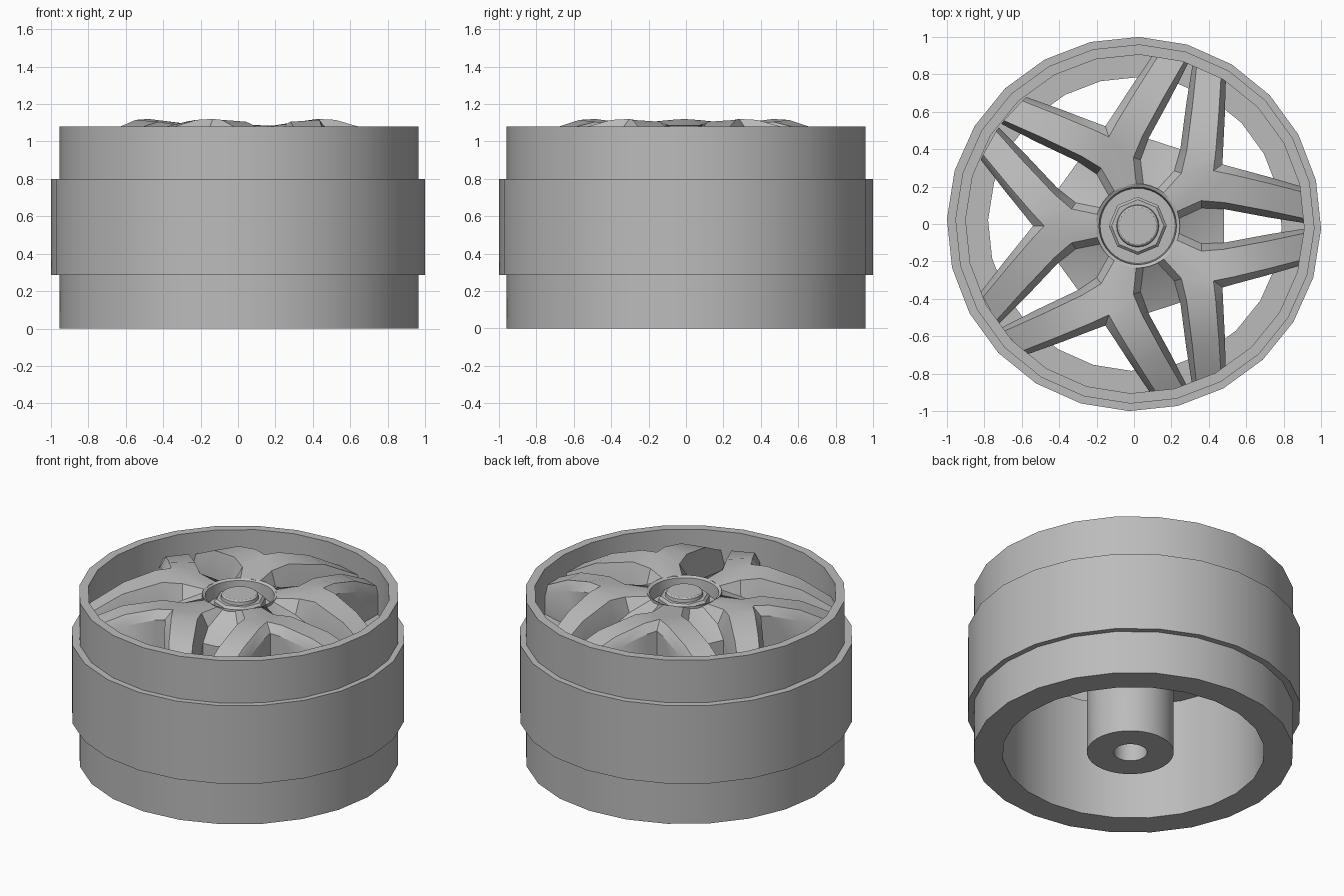
import bpy, bmesh
from math import cos, sin, radians, pi
from mathutils import Matrix, Vector

if "Cube" in bpy.data.objects:
    bpy.data.objects.remove(bpy.data.objects["Cube"], do_unlink=True)

grey = bpy.data.materials.new("plain grey")
grey.use_nodes = True
colour = (0.5, 0.5, 0.5, 1)
grey.diffuse_color = colour
grey.node_tree.nodes["Principled BSDF"].inputs["Base Color"].default_value = colour

CENTRE = Vector((0.02, -0.01, 0))   # the spokes and hub sit slightly off the rim centre


def finish(bm, name, location=(0, 0, 0), angle=30):
    bmesh.ops.remove_doubles(bm, verts=bm.verts, dist=0.0005)
    bmesh.ops.recalc_face_normals(bm, faces=bm.faces)
    mesh = bpy.data.meshes.new(name)
    bm.to_mesh(mesh)
    bm.free()
    mesh.materials.append(grey)
    obj = bpy.data.objects.new(name, mesh)
    obj.location = location
    bpy.context.collection.objects.link(obj)
    bpy.ops.object.select_all(action='DESELECT')
    obj.select_set(True)
    bpy.context.view_layer.objects.active = obj
    bpy.ops.object.shade_smooth_by_angle(angle=radians(angle))
    return obj


def lathe(name, profile, sides, closed=True, phase=0, location=(0, 0, 0)):
    """Turn a (radius, height) profile around z."""
    bm = bmesh.new()
    rings = []
    for r, z in profile:
        if r == 0:
            rings.append([bm.verts.new((0, 0, z))] * sides)
        else:
            angles = [2 * pi * i / sides + radians(phase) for i in range(sides)]
            rings.append([bm.verts.new((r * cos(a), r * sin(a), z)) for a in angles])
    pairs = list(zip(rings, rings[1:]))
    if closed:
        pairs.append((rings[-1], rings[0]))
    for low, high in pairs:
        for i in range(sides):
            j = (i + 1) % sides
            quad = list(dict.fromkeys([low[i], low[j], high[j], high[i]]))
            bm.faces.new(quad)
    return finish(bm, name, location)


# Rim: tube with an inner ledge, and the raised outer band
lathe("rim_tube", [(0.785, 0), (0.96, 0), (0.96, 1.08), (0.905, 1.08),
                   (0.905, 0.78), (0.785, 0.78)], 24, phase=-1.5, location=(0.005, 0, 0))
lathe("rim_band", [(0.95, 0.285), (1, 0.285), (1, 0.8), (0.95, 0.8)], 24, phase=-1.5)

# Hub: axle sleeve with blind hole, recess lip, nut and round cap
lathe("axle_sleeve", [(0, 0.7), (0.1, 0.7), (0.1, 0), (0.26, 0), (0.26, 0.9),
                      (0.23, 0.99), (0, 0.99)], 32, closed=False, location=CENTRE)
lathe("recess_lip", [(0.225, 1.085), (0.207, 1.075), (0.2, 0.98), (0.225, 0.98)],
      40, location=CENTRE)
lathe("hub_nut", [(0, 0.98), (0.155, 0.98), (0.155, 1.045), (0.14, 1.06), (0, 1.06)],
      8, closed=False, location=CENTRE)
lathe("hub_cap", [(0, 1.05), (0.115, 1.05), (0.11, 1.08), (0.1, 1.087), (0, 1.087)],
      24, closed=False, location=CENTRE)

# Star: half of one sector as lengthwise lines, from the hub out to the rim
def on_hub(deg, z):
    return (0.22 * cos(radians(deg)), 0.22 * sin(radians(deg)), z)


def on_fold(r, z):
    return (r * cos(radians(36)), r * sin(radians(36)), z)


valley = [on_hub(0, 1.07), (0.34, 0, 0.99), (0.46, 0, 0.94)]
inner_foot = [on_hub(10, 1.075), (0.34, 0.095, 1.0), (0.46, 0.09, 0.95),
              (0.7, 0.045, 0.92), (0.91, 0.012, 0.84)]
inner_edge = [on_hub(20, 1.08), (0.34, 0.135, 1.09), (0.46, 0.125, 1.105),
              (0.7, 0.08, 1.05), (0.91, 0.035, 0.94)]
outer_edge = [on_hub(36, 1.085), on_fold(0.5, 1.12), (0.5, 0.275, 1.115),
              (0.69, 0.23, 1.06), (0.892, 0.178, 0.95)]
outer_foot = [None, on_fold(0.56, 1.07), (0.51, 0.313, 1.06),
              (0.695, 0.263, 1.0), (0.887, 0.207, 0.89)]

bm = bmesh.new()
lines = [valley, inner_foot, inner_edge, outer_edge, outer_foot]
for a, b in zip(lines, lines[1:]):
    for i in range(min(len(a), len(b)) - 1):
        corners = [a[i], a[i + 1], b[i + 1], b[i]]
        if None not in corners:
            bm.faces.new([bm.verts.new(c) for c in corners])
half = bm.faces[:]

# Mirror the half sector, then repeat it five times
copy = bmesh.ops.duplicate(bm, geom=half)["geom"]
for v in copy:
    if isinstance(v, bmesh.types.BMVert):
        v.co.y = -v.co.y
bmesh.ops.reverse_faces(bm, faces=[f for f in copy if isinstance(f, bmesh.types.BMFace)])
sector = bm.verts[:] + bm.edges[:] + bm.faces[:]
bmesh.ops.spin(bm, geom=sector, cent=(0, 0, 0), axis=(0, 0, 1), angle=2 * pi * 4 / 5,
               steps=4, use_duplicate=True)
bmesh.ops.remove_doubles(bm, verts=bm.verts, dist=0.001)

# Thicken the star down to a flat underside
bottom = bmesh.ops.extrude_face_region(bm, geom=bm.faces[:], use_keep_orig=True)["geom"]
for v in bottom:
    if isinstance(v, bmesh.types.BMVert):
        v.co.z = 0.78
finish(bm, "star_spokes", CENTRE, angle=28)
